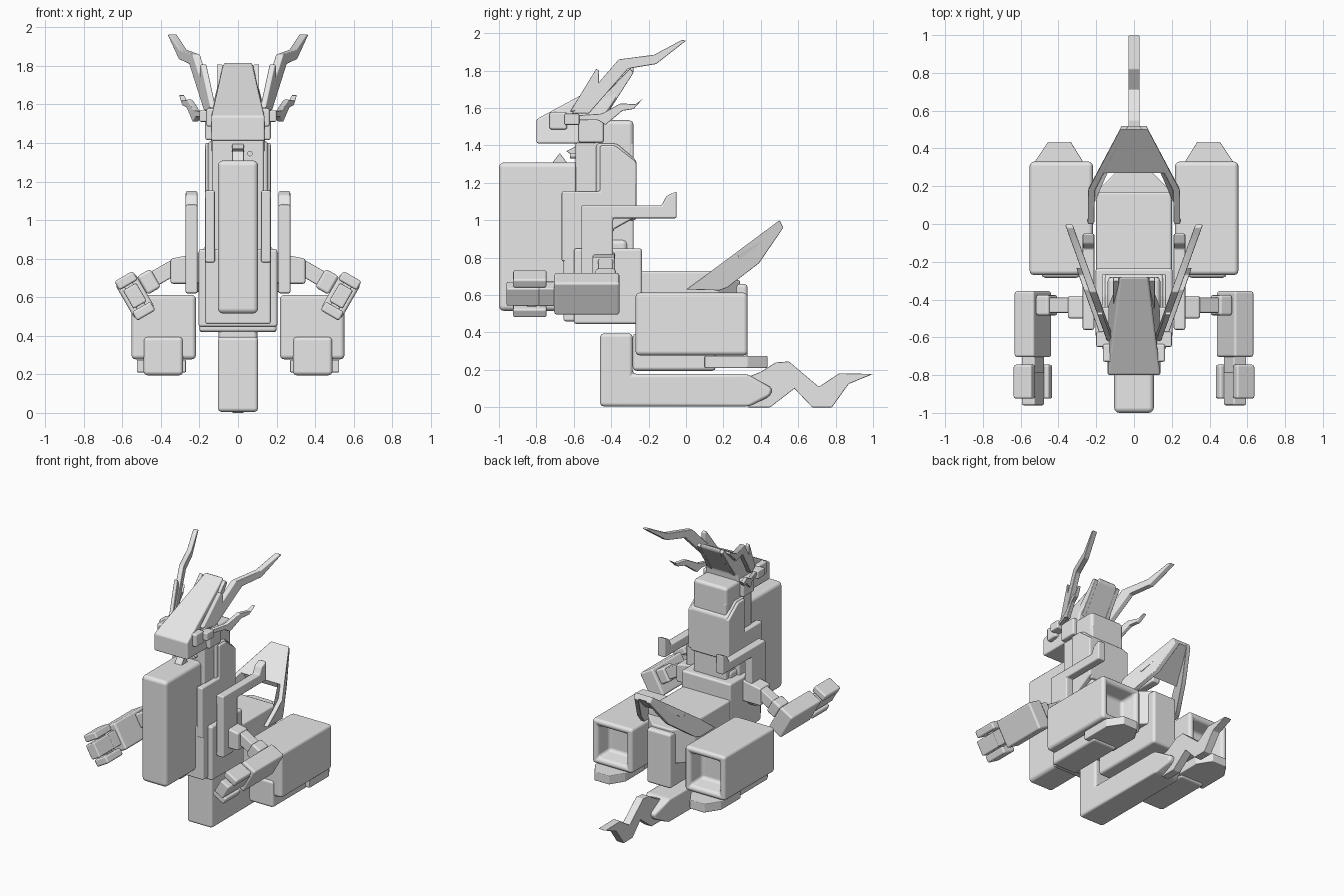
import bpy, bmesh, math
from mathutils import Matrix, Vector

grey = bpy.data.materials.new("plain grey")
grey.diffuse_color = (0.8, 0.8, 0.8, 1)


def finish(name, bm, bevel=0.0, mirror=False, seg=2):
    bmesh.ops.recalc_face_normals(bm, faces=bm.faces)
    me = bpy.data.meshes.new(name)
    for f in bm.faces:
        f.smooth = bevel > 0
    bm.to_mesh(me)
    bm.free()
    me.materials.append(grey)
    ob = bpy.data.objects.new(name, me)
    bpy.context.collection.objects.link(ob)
    if bevel:
        m = ob.modifiers.new("bevel", 'BEVEL')
        m.width, m.segments, m.harden_normals = bevel, seg, True
        m.limit_method, m.angle_limit = 'ANGLE', math.radians(25)
    if mirror:
        ob.modifiers.new("mirror", 'MIRROR').use_mirror_merge = False
    return ob


def prism(name, pts, lo, hi, bevel=0.0, mirror=False, axis='x', warp=None):
    """Extrude a (y,z) profile along x, or an (x,y) profile along z."""
    bm = bmesh.new()
    rings = []
    for t in (lo, hi):
        co = [Vector((t, a, b)) if axis == 'x' else Vector((a, b, t)) for a, b in pts]
        rings.append([bm.verts.new(warp(c) if warp else c) for c in co])
    a, b = rings
    bm.faces.new(a)
    bm.faces.new(b[::-1])
    n = len(pts)
    for i in range(n):
        j = (i + 1) % n
        bm.faces.new((a[i], b[i], b[j], a[j]))
    return finish(name, bm, bevel, mirror)


def box(name, x, y, z, bevel=0.012, mirror=False, mat=None, seg=2):
    bm = bmesh.new()
    c = [(p[0] + p[1]) / 2 for p in (x, y, z)]
    s = [p[1] - p[0] for p in (x, y, z)]
    m = Matrix.Translation(c) @ Matrix.Diagonal((*s, 1))
    bmesh.ops.create_cube(bm, size=1, matrix=(mat @ m) if mat else m)
    return finish(name, bm, bevel, mirror, seg)


def sym(w, y0, y1, z0, z1):
    return (-w, w), (y0, y1), (z0, z1)


# Torso
box("chest_block", *sym(0.105, -1.0, -0.56, 0.515, 1.31), bevel=0.028, seg=3)
box("torso_core", *sym(0.135, -0.59, -0.28, 0.6, 1.42))
prism("upper_back", [(-0.48, 1.0), (-0.48, 1.41), (-0.37, 1.41), (-0.265, 1.32), (-0.265, 1.0)],
      -0.155, 0.155, 0.015)
prism("side_plate", [(-0.46, 1.4), (-0.38, 1.4), (-0.265, 1.31), (-0.265, 1.02), (-0.39, 0.95),
                     (-0.39, 0.78), (-0.665, 0.78), (-0.665, 1.155), (-0.46, 1.155)],
      0.12, 0.17, 0.01, True)
box("waist", *sym(0.15, -0.5, -0.31, 0.6, 0.9), bevel=0.03)
box("abdomen", *sym(0.205, -0.6, -0.235, 0.445, 0.85), bevel=0.015)
box("abdomen_front", *sym(0.17, -0.655, -0.58, 0.46, 0.85))

# Side fins and arms
prism("shoulder_fin", [(-0.56, 1.08), (-0.13, 1.08), (-0.105, 1.13), (-0.05, 1.155), (-0.05, 1.01),
                       (-0.39, 1.01), (-0.39, 0.68), (-0.45, 0.62), (-0.56, 0.62)],
      0.21, 0.272, 0.01, True)
prism("shoulder_joint", [(-0.5, 0.67), (-0.5, 0.83), (-0.38, 0.83), (-0.38, 0.67)], 0.2, 0.35, 0.012, True,
      warp=lambda v: Vector((v.x, v.y, v.z - (0.03 if v.x > 0.3 and v.z > 0.8 else 0))))
tilt = Matrix.Rotation(math.radians(30), 4, 'Y')
arm = Matrix.Translation((0.41, -0.43, 0.71)) @ tilt
box("upper_arm", (-0.11, 0.1), (-0.04, 0.04), (-0.04, 0.04), 0.008, True, arm)
box("elbow", (0.02, 0.1), (-0.055, 0.055), (-0.055, 0.055), 0.015, True, arm)
hand = Matrix.Translation((0.535, 0, 0.607)) @ tilt
box("forearm", (-0.06, 0.06), (-0.705, -0.355), (-0.1, 0.1), 0.014, True, hand)
box("wrist", (-0.04, 0.04), (-0.79, -0.69), (-0.055, 0.055), 0.008, True, hand)
box("palm", (-0.04, 0.04), (-0.96, -0.78), (-0.055, 0.055), 0.01, True, hand)
for s, n in ((1, "upper_finger"), (-1, "lower_finger")):
    z = sorted((s * 0.065, s * 0.118))
    box(n, (-0.055, 0.055), (-0.925, -0.745), z, 0.012, True, hand)
    box(n + "_link", (-0.025, 0.025), (-0.85, -0.8), sorted((s * 0.04, s * 0.08)), 0.005, True, hand)

# Head
prism("head_wedge", [(-0.8, 1.41), (-0.8, 1.54), (-0.28, 1.82), (-0.28, 1.79), (-0.42, 1.58), (-0.44, 1.41)],
      -0.14, 0.14, 0.012,
      warp=lambda v: Vector((v.x * (1 - 0.47 * max(0, v.z - 1.54) / 0.28), v.y, v.z)))
box("head_back", *sym(0.14, -0.5, -0.28, 1.34, 1.535), bevel=0.025)
box("cheek", (0.1, 0.17), (-0.575, -0.44), (1.415, 1.545), 0.012, True)
box("eye_block", (0.1, 0.165), (-0.73, -0.635), (1.485, 1.58), 0.012, True)
box("whisker_root", (0.12, 0.2), (-0.65, -0.57), (1.51, 1.57), 0.008, True)
lean = lambda v: Vector((v.x + 0.36 * (v.y + 0.6), v.y, v.z))
prism("antler", [(-0.61, 1.57), (-0.36, 1.86), (-0.17, 1.885), (-0.02, 1.965), (0, 1.96), (-0.16, 1.835),
                 (-0.31, 1.81), (-0.52, 1.57)], 0.11, 0.15, 0.005, True, warp=lean)
prism("antler_spike", [(-0.62, 1.58), (-0.48, 1.81), (-0.465, 1.8), (-0.465, 1.72), (-0.5, 1.6)],
      0.12, 0.15, 0.005, True, warp=lean)
prism("antler_back_plate", [(-0.53, 1.57), (-0.3, 1.81), (-0.28, 1.79), (-0.42, 1.57)],
      0.06, 0.09, 0.005, True, warp=lambda v: Vector((v.x + 0.02, v.y, v.z)))
prism("whisker", [(-0.6, 1.56), (-0.45, 1.57), (-0.35, 1.625), (-0.27, 1.62), (-0.23, 1.65), (-0.28, 1.595),
                  (-0.34, 1.585), (-0.43, 1.51), (-0.47, 1.535), (-0.6, 1.535)],
      0.145, 0.175, 0.004, True, warp=lean)

# Small parts between chest and head
prism("throat_spike", [(-0.72, 1.3), (-0.675, 1.36), (-0.63, 1.3)], -0.03, 0.03, 0.004)
prism("throat_wedge", [(-0.64, 1.37), (-0.58, 1.4), (-0.56, 1.31)], -0.03, 0.03, 0.004)
bm = bmesh.new()
bmesh.ops.create_cone(bm, cap_ends=True, segments=16, radius1=0.014, radius2=0.014, depth=0.04,
                      matrix=Matrix.Translation((0.062, -0.6, 1.345)) @ Matrix.Rotation(math.pi / 2, 4, 'X'))
finish("throat_stud", bm)

# Skirt and rear body
box("skirt", *sym(0.2, -0.27, 0.17, 0.42, 0.73), bevel=0.015)
prism("skirt_tail", [(-0.2, 0.1), (0.2, 0.1), (0.2, 0.17), (0.08, 0.29), (-0.08, 0.29), (-0.2, 0.17)],
      0.42, 0.68, 0.01, axis='z')
box("rear_block", *sym(0.1, -0.26, 0.33, 0.25, 0.66), bevel=0.02)

# Rear wing: two bent side plates joined by a sloping top plate
half = lambda y: 0.245 - max(0, y - 0.18) * 0.53
prism("wing_side", [(0, 0.63), (0.11, 0.71), (0.18, 0.762), (0.5, 1.0), (0.52, 0.96), (0.39, 0.77),
                    (0.22, 0.64), (0.18, 0.625)], -0.035, 0, 0.004, True,
      warp=lambda v: Vector((v.x + half(v.y), v.y, v.z)))
prism("wing_top", [(0.27, 0.828), (0.5, 0.999), (0.515, 0.965), (0.285, 0.79)], -1, 1,
      warp=lambda v: Vector((v.x * (half(v.y) - 0.01), v.y, v.z)))

# Leg pods with a recessed square nozzle at the back
bm = bmesh.new()
bmesh.ops.create_cube(bm, size=1, matrix=Matrix.Translation((0.385, 0.03, 0.445))
                      @ Matrix.Diagonal((0.335, 0.6, 0.335, 1)))
back = max(bm.faces, key=lambda f: f.calc_center_median().y)
bmesh.ops.inset_region(bm, faces=[back], thickness=0.065)
bmesh.ops.inset_region(bm, faces=[back], thickness=0.03, depth=-0.12)
finish("leg_pod", bm, 0.028, True, 3)
box("pod_foot", (0.285, 0.49), (-0.285, 0.16), (0.195, 0.395), 0.02, True)
prism("foot_plate", [(0.27, 0.1), (0.525, 0.1), (0.525, 0.33), (0.455, 0.435), (0.335, 0.435), (0.27, 0.33)],
      0.21, 0.275, 0.006, True, axis='z')

# Keel and jagged tail
prism("keel", [(-0.46, 0.005), (-0.46, 0.395), (-0.285, 0.395), (-0.285, 0.178), (0.33, 0.178),
               (0.465, 0.1), (0.45, 0.06), (0.34, 0.005)], -0.105, 0.105, 0.02,
      warp=lambda v: Vector((v.x * (0.6 if v.y > 0.4 else 1), v.y, v.z)))
prism("tail", [(0.3, 0.15), (0.4, 0.19), (0.48, 0.24), (0.55, 0.245), (0.71, 0.11), (0.82, 0.182), (1.0, 0.178),
               (0.87, 0.125), (0.78, 0), (0.675, 0), (0.58, 0.1), (0.45, 0), (0.33, 0)],
      -0.03, 0.03, 0.004)
